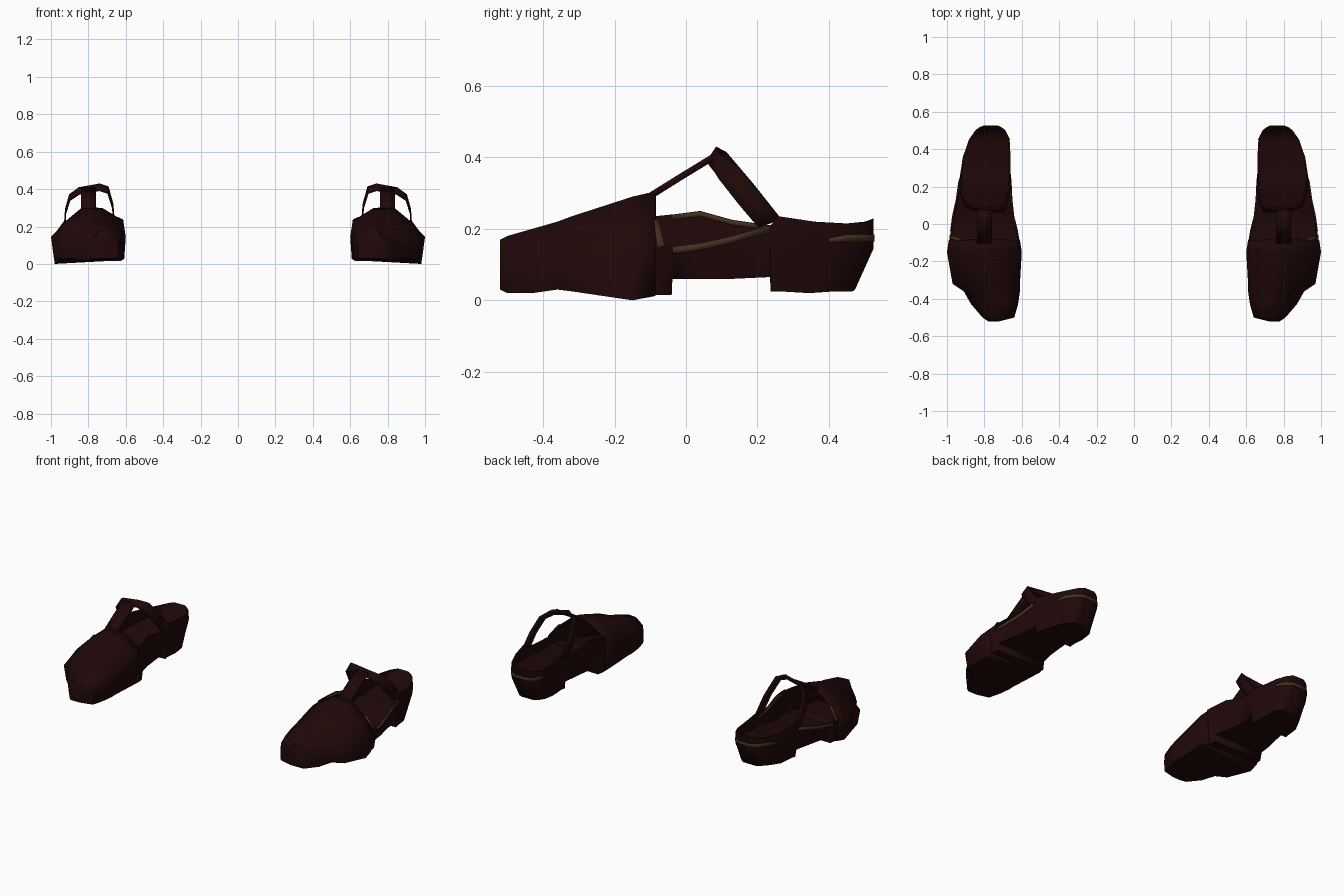
import bpy
import bmesh
from mathutils import Vector

cube = bpy.data.objects.get("Cube")
if cube:
    bpy.data.objects.remove(cube)


def material(name, rgb):
    mat = bpy.data.materials.new(name)
    mat.use_nodes = True
    mat.diffuse_color = (*rgb, 1)
    bsdf = next(n for n in mat.node_tree.nodes if n.type == "BSDF_PRINCIPLED")
    bsdf.inputs["Base Color"].default_value = (*rgb, 1)
    bsdf.inputs["Roughness"].default_value = 0.7
    return mat


leather = material("dark leather", (0.0145, 0.0025, 0.0025))
trim = material("brown trim", (0.06, 0.028, 0.015))


def finish(name, bm, mat, thickness=0, offset=0):
    """Make the left shoe's part, give it thickness and mirror it to the right shoe."""
    bmesh.ops.recalc_face_normals(bm, faces=bm.faces)
    mesh = bpy.data.meshes.new(name)
    bm.to_mesh(mesh)
    bm.free()
    mesh.materials.append(mat)
    obj = bpy.data.objects.new(name, mesh)
    bpy.context.collection.objects.link(obj)
    bpy.ops.object.select_all(action="DESELECT")
    obj.select_set(True)
    bpy.context.view_layer.objects.active = obj
    bpy.ops.object.shade_smooth_by_angle(angle=1.0)
    if thickness:
        solid = obj.modifiers.new("Thickness", "SOLIDIFY")
        solid.thickness = thickness
        solid.offset = offset
    mirror = obj.modifiers.new("Pair", "MIRROR")
    mirror.use_mirror_merge = False
    return obj


def loft(name, rings, mat, closed=True, caps=(), **kw):
    bm = bmesh.new()
    rows = [[bm.verts.new(p) for p in ring] for ring in rings]
    n = len(rows[0])
    for a, b in zip(rows, rows[1:]):
        for i in range(n if closed else n - 1):
            j = (i + 1) % n
            bm.faces.new((a[i], a[j], b[j], b[i]))
    for c in caps:
        bm.faces.new(rows[c])
    return finish(name, bm, mat, **kw)


def ribbon(name, path, mat, thickness):
    """Flat band along (centre, half width) pairs."""
    rings = [(Vector(p) - Vector(w), Vector(p) + Vector(w)) for p, w in path]
    return loft(name, rings, mat, closed=False, thickness=thickness)


# Closed toe box: y, inner x, outer x, inner sole z, outer sole z, top z
toe_rows = [
    (-0.52, 0.72, 0.78, 0.03, 0.03, 0.17),
    (-0.5, 0.64, 0.81, 0.03, 0.02, 0.18),
    (-0.43, 0.62, 0.87, 0.03, 0.02, 0.2),
    (-0.36, 0.61, 0.91, 0.03, 0.03, 0.22),
    (-0.32, 0.61, 0.97, 0.03, 0.025, 0.235),
    (-0.15, 0.6, 1.0, 0.03, 0, 0.29),
    (-0.085, 0.61, 0.99, 0.02, 0.012, 0.305),
]
# Cross-section: fraction across, fraction of height
toe_shape = [(0, 0.5), (0.03, 0.77), (0.3, 0.98), (0.58, 1), (0.82, 0.75), (1, 0.5)]


def toe_ring(y, xi, xo, zi, zo, top):
    w = xo - xi
    ring = [(xi + u * w, y, v * top) for u, v in toe_shape]
    return ring + [(xi + 0.95 * w, y, zo), (xi + 0.02 * w, y, zi)]


loft("toe_box", [toe_ring(*r) for r in toe_rows], leather,
     caps=[0], thickness=0.008, offset=-1)

# Open rear: y, inner x, outer x, bottom z, inner rim z, outer rim z, footbed z
rear_rows = [
    (-0.09, 0.612, 0.988, 0.015, 0.235, 0.155, 0.1),
    (-0.04, 0.62, 0.98, 0.015, 0.24, 0.15, 0.1),
    (-0.038, 0.62, 0.98, 0.06, 0.24, 0.15, 0.1),
    (0.04, 0.64, 0.97, 0.06, 0.25, 0.16, 0.11),
    (0.13, 0.65, 0.95, 0.06, 0.225, 0.18, 0.13),
    (0.235, 0.655, 0.935, 0.065, 0.21, 0.21, 0.15),
    (0.237, 0.655, 0.935, 0.025, 0.21, 0.21, 0.15),
    (0.26, 0.66, 0.93, 0.025, 0.235, 0.235, 0.15),
    (0.36, 0.66, 0.915, 0.02, 0.22, 0.22, 0.16),
    (0.45, 0.665, 0.88, 0.025, 0.215, 0.215, 0.17),
    (0.5, 0.69, 0.845, 0.025, 0.22, 0.22, 0.185),
    (0.515, 0.71, 0.825, 0.025, 0.225, 0.225, 0.225),
    (0.525, 0.73, 0.8, 0.03, 0.23, 0.23, 0.23),
]


def rear_ring(y, xi, xo, zb, zi, zo, bed):
    low = y if y < 0.3 else 0.3 + (y - 0.3) * 0.77
    t = 0.01
    return [(xi + t, y, bed), (xi + t, y, zi), (xi, y, zi), (xi, y, 0.15),
            (xi + t, low, zb), (xo - 2 * t, low, zb),
            (xo, y, 0.145), (xo, y, zo), (xo - t, y, zo), (xo - t, y, bed)]


loft("rear_shoe", [rear_ring(*r) for r in rear_rows], leather, caps=[0, -1])

# Footbed continuing into the toe box
loft("toe_footbed", [[(xi + 0.03, y, 0.095), (xo - 0.03, y, 0.095)]
                     for y, xi, xo, *_ in toe_rows[3:]],
     leather, closed=False, thickness=0.01)

# Rising centre strap and the ankle strap it meets
side = (0.04, 0, 0)
ribbon("centre_strap", [((0.8, -0.1, 0.292), side), ((0.8, -0.02, 0.342), side),
                        ((0.8, 0.075, 0.4), side)], leather, 0.018)
leg, top = (0, 0.032, 0.012), (0, 0.012, 0.018)
ribbon("ankle_strap", [
    ((0.925, 0.235, 0.215), leg), ((0.922, 0.18, 0.28), leg),
    ((0.9, 0.12, 0.355), (0, 0.028, 0.016)), ((0.85, 0.085, 0.39), top),
    ((0.74, 0.075, 0.41), top), ((0.695, 0.09, 0.395), (0, 0.025, 0.018)),
    ((0.67, 0.16, 0.31), leg), ((0.662, 0.235, 0.215), leg)], leather, 0.007)

# Brown edging on the opening
up = (0, 0, 0.01)
sides = rear_rows[2:6]
ribbon("outer_edging", [((r[2], r[0], r[5] - 0.01), up) for r in sides], trim, 0.006)
ribbon("inner_edging", [((r[1] + 0.01, r[0], r[4] - 0.008), (0, 0, 0.007))
                        for r in sides], trim, 0.006)
ribbon("vamp_edging", [((0.985, -0.07, 0.15), (0, 0.012, 0)),
                       ((0.93, -0.083, 0.225), (0, 0.007, 0))], trim, 0.006)

# Brown stripe around the heel
back = rear_rows[9:]
stripe = [((0.897, 0.4, 0.168), (0, 0, 0.006))]
stripe += [((r[2], r[0], 0.174), up) for r in back]
stripe += [((r[1], r[0], 0.174), up) for r in reversed(back)]
ribbon("heel_stripe", stripe, trim, 0.006)
